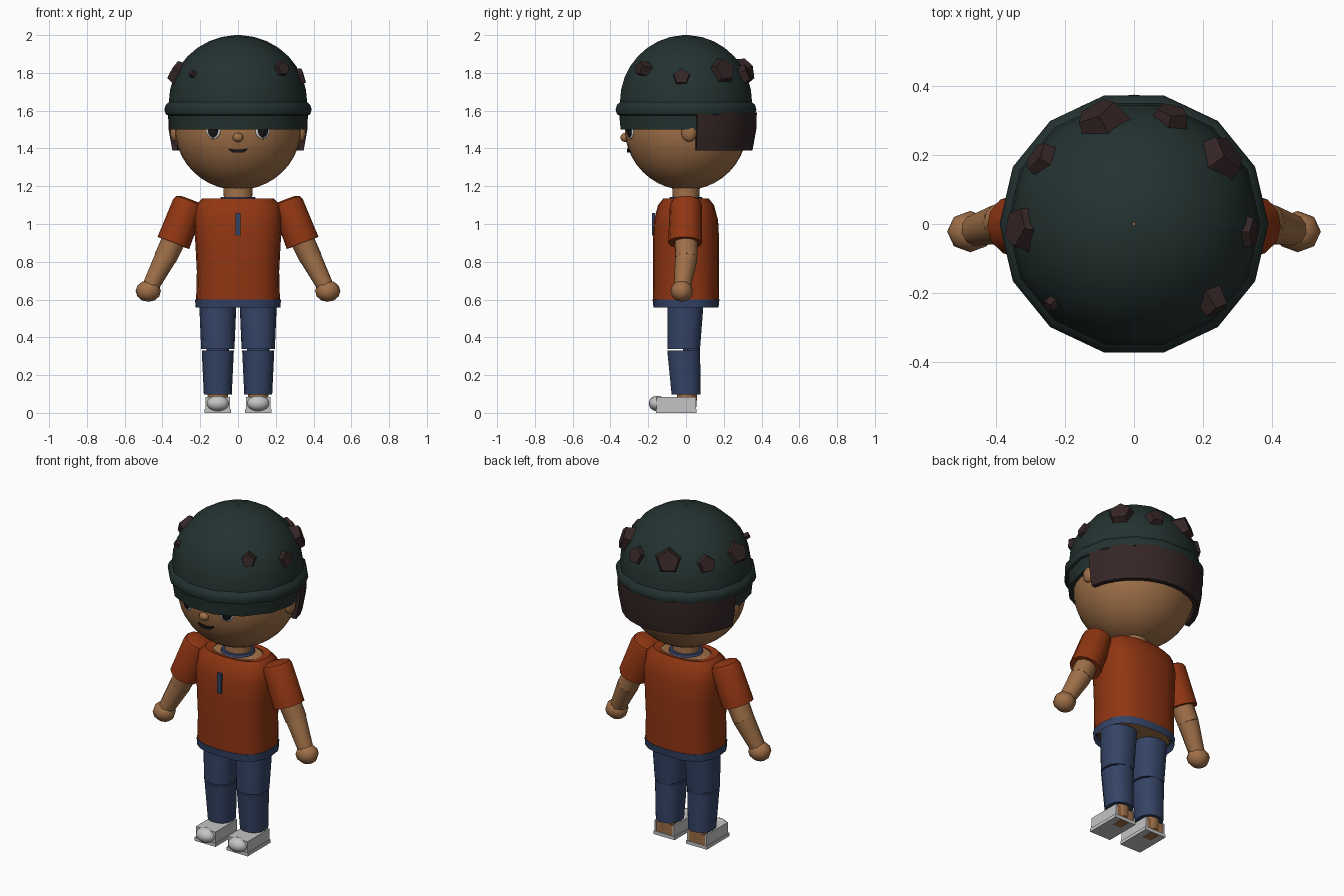
import bpy, bmesh, math, random
from mathutils import Vector, Matrix

random.seed(4)
cube = bpy.data.objects.get("Cube")
if cube:
    bpy.data.objects.remove(cube, do_unlink=True)


def material(name, *rgb):
    m = bpy.data.materials.new(name)
    m.use_nodes = True
    m.diffuse_color = (*rgb, 1)
    m.node_tree.nodes["Principled BSDF"].inputs["Base Color"].default_value = (*rgb, 1)
    return m


skin = material("skin", .35, .162, .065)
orange = material("burnt_orange", .28, .036, .006)
denim = material("denim_blue", .034, .056, .13)
green = material("dark_green", .017, .032, .03)
brown = material("dark_brown", .036, .019, .019)
grey = material("shoe_grey", .55, .55, .56)
white = material("eye_white", .7, .7, .7)
black = material("eye_black", .008, .008, .01)


def finish(name, bm, mat, angle=40):
    bmesh.ops.recalc_face_normals(bm, faces=bm.faces[:])
    me = bpy.data.meshes.new(name)
    bm.to_mesh(me)
    bm.free()
    ob = bpy.data.objects.new(name, me)
    bpy.context.collection.objects.link(ob)
    me.materials.append(mat)
    if angle:
        bpy.ops.object.select_all(action='DESELECT')
        ob.select_set(True)
        bpy.context.view_layer.objects.active = ob
        bpy.ops.object.shade_smooth_by_angle(angle=math.radians(angle))
    return ob


def loft(name, rings, mat, n=16, power=2, caps=True, angle=40):
    """Stack of (x, y, z, rx, ry) super-ellipse rings."""
    bm = bmesh.new()
    loops = []
    for x, y, z, rx, ry in rings:
        loop = []
        for i in range(n):
            a = 2 * math.pi * i / n
            c, s = math.cos(a), math.sin(a)
            px = math.copysign(abs(c) ** (2 / power), c)
            py = math.copysign(abs(s) ** (2 / power), s)
            loop.append(bm.verts.new((x + rx * px, y + ry * py, z)))
        loops.append(loop)
    for lo, hi in zip(loops, loops[1:]):
        for i in range(n):
            j = (i + 1) % n
            bm.faces.new((lo[i], lo[j], hi[j], hi[i]))
    if caps:
        bm.faces.new(loops[0][::-1])
        bm.faces.new(loops[-1])
    return finish(name, bm, mat, angle)


def ball(name, loc, size, mat, u=16, v=10, yaw=0, angle=60):
    bm = bmesh.new()
    m = Matrix.Translation(loc) @ Matrix.Rotation(yaw, 4, 'Z') @ Matrix.Diagonal((*size, 1))
    bmesh.ops.create_uvsphere(bm, u_segments=u, v_segments=v, radius=1, matrix=m)
    return finish(name, bm, mat, angle)


def limb(name, start, end, r1, r2, mat, n=10, round_top=0):
    a, b = Vector(start), Vector(end)
    d = b - a
    m = Matrix.Translation((a + b) / 2) @ d.to_track_quat('Z', 'Y').to_matrix().to_4x4()
    bm = bmesh.new()
    bmesh.ops.create_cone(bm, cap_ends=True, segments=n, radius1=r1, radius2=r2,
                          depth=d.length, matrix=m)
    if round_top:
        cap = min((f for f in bm.faces if len(f.verts) == n),
                  key=lambda f: (f.calc_center_median() - a).length)
        bmesh.ops.bevel(bm, geom=cap.edges[:], offset=round_top, segments=2,
                        affect='EDGES', profile=.5)
    return finish(name, bm, mat)


def box(name, lo, hi, mat):
    lo, hi = Vector(lo), Vector(hi)
    bm = bmesh.new()
    m = Matrix.Translation((lo + hi) / 2) @ Matrix.Diagonal((*(hi - lo), 1))
    bmesh.ops.create_cube(bm, size=1, matrix=m)
    return finish(name, bm, mat, 0)


# Head, neck and face
ball("head", (0, 0, 1.51), (.335, .325, .33), skin, 32, 20)
loft("neck", [(0, 0, 1.08, .085, .08), (0, 0, 1.14, .075, .07), (0, 0, 1.22, .08, .075)], skin)
ball("nose", (0, -.322, 1.458), (.03, .025, .024), skin, 10, 8)
bm = bmesh.new()
pts = [(-.05, 1.398), (-.03, 1.388), (0, 1.386), (.03, 1.388), (.05, 1.398)]
strip = []
for i, (x, z) in enumerate(pts):
    h = .004 + .004 * (i in (1, 2, 3))
    strip.append([bm.verts.new((x, -.309 + x * x * 2 + dy, z + dz))
                  for dy, dz in ((-.004, h), (-.004, -h), (.02, -h), (.02, h))])
for p, q in zip(strip, strip[1:]):
    for k in range(4):
        bm.faces.new((p[k], p[(k + 1) % 4], q[(k + 1) % 4], q[k]))
for end in (strip[0], strip[-1]):
    bm.faces.new(end)
finish("mouth", bm, black, 0)

# Knitted cap: lower band, rolled fold and dome
profile = [(.362, 1.5), (.37, 1.575), (.382, 1.58), (.39, 1.605), (.383, 1.63), (.366, 1.645)]
for k in range(1, 9):
    a = math.pi / 2 * k / 8.3
    profile.append((.366 * math.cos(a), 1.645 + .355 * math.sin(a)))
loft("cap", [(0, 0, z, r, r * .98) for r, z in profile] + [(0, 0, 2, .004, .004)],
     green, 14, caps=False)
loft("cap_lining", [(0, 0, 1.5, .362, .355), (0, 0, 1.5, .3, .295)], green, 14, caps=False)

# Hair: curved shell round the back of the head
bm = bmesh.new()
cols = []
for i in range(15):
    a = math.radians(9 + 162 * i / 14)
    cols.append([bm.verts.new((r * math.cos(a), r * math.sin(a), z))
                 for r, z in ((.352, 1.39), (.372, 1.5), (.375, 1.59), (.33, 1.59), (.325, 1.39))])
for p, q in zip(cols, cols[1:]):
    for k in range(5):
        bm.faces.new((p[k], p[(k + 1) % 5], q[(k + 1) % 5], q[k]))
bm.faces.new(cols[0])
bm.faces.new(cols[-1][::-1])
finish("back_hair", bm, brown)

# Tapered five-sided chips set into the dome: direction, height, radius
chips = [(108, 1.81, .085), (71, 1.79, .065), (37, 1.81, .085), (-4, 1.775, .06),
         (-45, 1.82, .05), (182, 1.8, .08), (145, 1.79, .065), (224, 1.79, .025)]
for i, (deg, z, r) in enumerate(chips):
    a = math.radians(deg)
    d = Vector((math.cos(a), math.sin(a), .25))
    base = Vector((math.cos(a) * .325, math.sin(a) * .325, z))
    d += Vector((random.uniform(-.25, .25), random.uniform(-.25, .25), random.uniform(-.1, .3)))
    d.normalize()
    limb(f"cap_chip_{i + 1}", base - d * .06, base + d * .025, r, r * .72, brown, 5)

# Shirt, undershirt and body
loft("shirt", [(0, 0, .595, .222, .174), (0, 0, .75, .218, .176), (0, 0, .9, .226, .176),
               (0, 0, 1.02, .236, .17), (0, 0, 1.1, .226, .148), (0, 0, 1.135, .19, .12),
               (0, 0, 1.128, .145, .095)],
     orange, 20, 2.6, caps=False)
loft("undershirt_hem", [(0, 0, .592, .21, .165), (0, 0, .557, .225, .172),
                        (0, 0, .6, .227, .177), (0, 0, .6, .2, .16)], denim, 20, 2.6, caps=False)
loft("body", [(0, 0, .575, .2, .155), (0, 0, .9, .2, .15), (0, 0, 1.09, .19, .12),
              (0, 0, 1.129, .14, .09)], skin, 20, 2.5)
loft("undershirt_collar", [(0, 0, 1.12, .1, .095), (0, 0, 1.142, .09, .085),
                           (0, 0, 1.142, .075, .07)], denim, 16, caps=False)
box("neck_placket", (-.014, -.181, .94), (.014, -.165, 1.058), denim)

# Mirrored parts
for side, s in (("left", 1), ("right", -1)):
    yaw = s * .41
    for part, out, w, h, mat in (("eye_rim", 0, .049, .058, black), ("eye", .004, .043, .052, white),
                                 ("pupil", .01, .031, .044, black)):
        ball(f"{side}_{part}", (s * (.128 + out * .4), -.288 - out, 1.502), (w, .012, h),
             mat, 16, 8, yaw)
    ball(f"{side}_ear", (s * .335, .017, 1.487), (.025, .042, .052), skin, 12, 8)

    # Arm
    limb(f"{side}_sleeve", (s * .253, 0, 1.13), (s * .342, -.005, .9), .084, .09, orange, 12, .03)
    limb(f"{side}_upper_arm", (s * .3, 0, 1.0), (s * .385, .002, .82), .065, .06, skin, 10)
    limb(f"{side}_forearm", (s * .383, .002, .825), (s * .468, -.02, .66), .06, .044, skin, 10)
    ball(f"{side}_hand", (s * .475, -.022, .645), (.067, .06, .057), skin, 8, 6)

    # Trouser leg in two pieces, meeting at the knee
    x = s * .107
    loft(f"{side}_thigh", [(x, -.012, .338, .088, .088), (x, -.002, .59, .099, .098)],
         denim, 14, 2.3)
    loft(f"{side}_shin", [(x, 0, .098, .074, .078), (x, -.012, .33, .085, .089)],
         denim, 14, 2.3)
    loft(f"{side}_knee", [(x, .03, .32, .06, .045), (x, .03, .35, .06, .045)], denim, 12)
    loft(f"{side}_ankle", [(x, .005, .03, .05, .05), (x, .005, .12, .055, .055)], skin, 12)

    # Shoe with open heel
    box(f"{side}_sole", (x - .07, -.16, 0), (x + .07, .055, .02), grey)
    box(f"{side}_shoe_upper", (x - .065, -.155, .02), (x + .065, -.01, .085), grey)
    for k in (-1, 1):
        e = sorted((x + k * .065, x + k * .055))
        box(f"{side}_shoe_side", (e[0], -.01, .02), (e[1], .052, .085), grey)
    box(f"{side}_heel", (x - .055, -.01, .02), (x + .055, .049, .08), skin)
    box(f"{side}_bare_sole", (x - .03, -.02, -.001), (x + .03, .05, .01), skin)
    ball(f"{side}_toe_cap", (x, -.152, .05), (.06, .045, .041), grey, 14, 10)
